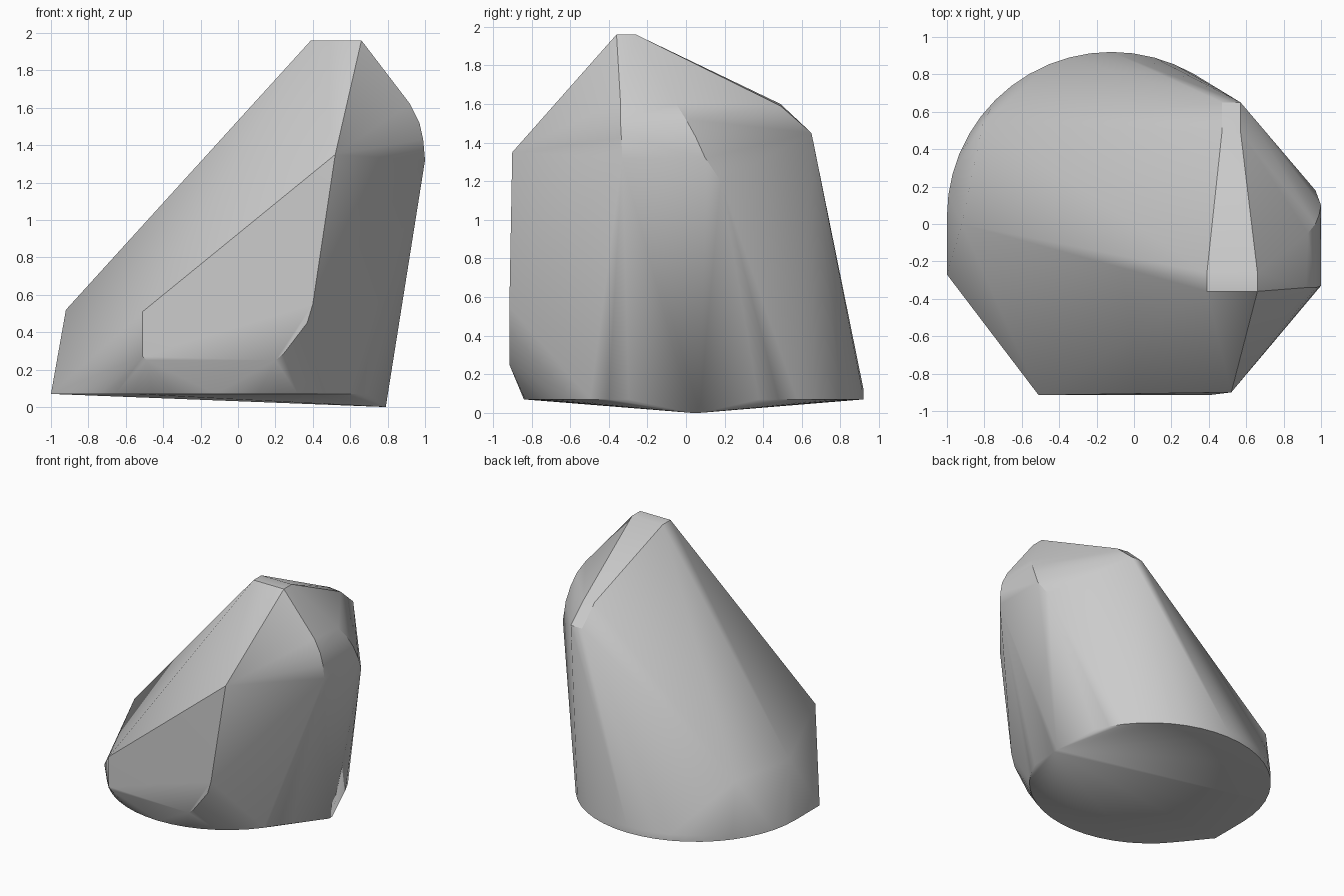
import bpy, bmesh, math

cube = bpy.data.objects.get("Cube")
if cube:
    bpy.data.objects.remove(cube)

stone = bpy.data.materials.new("stone_grey")
stone.use_nodes = True
GREY = (0.6, 0.6, 0.6, 1)
stone.diffuse_color = GREY
stone.node_tree.nodes["Principled BSDF"].inputs["Base Color"].default_value = GREY

# Round foot of the rock
points = []
SIDES = 48
for i in range(SIDES):
    a = 2 * math.pi * i / SIDES
    x, y = -0.12 + 0.88 * math.cos(a), 0.04 + 0.88 * math.sin(a)
    points.append((x, y, 0.07))
    if math.sin(a) > 0.6:
        points.append((x, y, 0.12))

# Lowest tip and the square left corner of the foot
points += [(0.79, 0.03, 0), (0.79, 0.07, 0), (-1, -0.27, 0.07)]

# Flat top
points += [(x, y, 1.96) for x in (0.39, 0.66) for y in (-0.36, -0.26)]

# Flat front face, with rounded lower corners
points += [(x, -0.915, z) for x, z in
           [(-0.51, 0.51), (-0.51, 0.27), (-0.49, 0.25), (0.2, 0.25),
            (0.24, 0.28), (0.37, 0.45), (0.4, 0.55)]]
points.append((0.52, -0.9, 1.35))

# Low shoulder on the sloping side
points += [(-0.92, 0, 0.52), (-0.81, 0.53, 0.52)]

# Rounded shoulder on the steep side
points += [(0.92, -0.34, 1.62), (0.97, -0.34, 1.52), (0.99, -0.335, 1.43), (1, -0.33, 1.32),
           (0.93, -0.05, 1.6), (0.97, 0, 1.52), (0.99, 0.05, 1.43), (1, 0.1, 1.32),
           (0.97, 0.18, 1.2)]

# Back ridge
points += [(0.47, 0.49, 1.6), (0.57, 0.49, 1.59), (0.47, 0.65, 1.45), (0.57, 0.65, 1.45)]

# Wrap the corners in one skin
bm = bmesh.new()
for p in points:
    bm.verts.new(p)
hull = bmesh.ops.convex_hull(bm, input=bm.verts[:])
unused = {g for g in hull["geom_interior"] + hull["geom_unused"]
          if isinstance(g, bmesh.types.BMVert)}
bmesh.ops.delete(bm, geom=list(unused), context='VERTS')
bmesh.ops.dissolve_limit(bm, angle_limit=math.radians(1), verts=bm.verts[:], edges=bm.edges[:])
bmesh.ops.recalc_face_normals(bm, faces=bm.faces[:])

mesh = bpy.data.meshes.new("rock")
bm.to_mesh(mesh)
bm.free()
mesh.materials.append(stone)
rock = bpy.data.objects.new("rock", mesh)
bpy.context.collection.objects.link(rock)

bpy.ops.object.select_all(action='DESELECT')
rock.select_set(True)
bpy.context.view_layer.objects.active = rock
bpy.ops.object.shade_smooth_by_angle(angle=math.radians(30))
